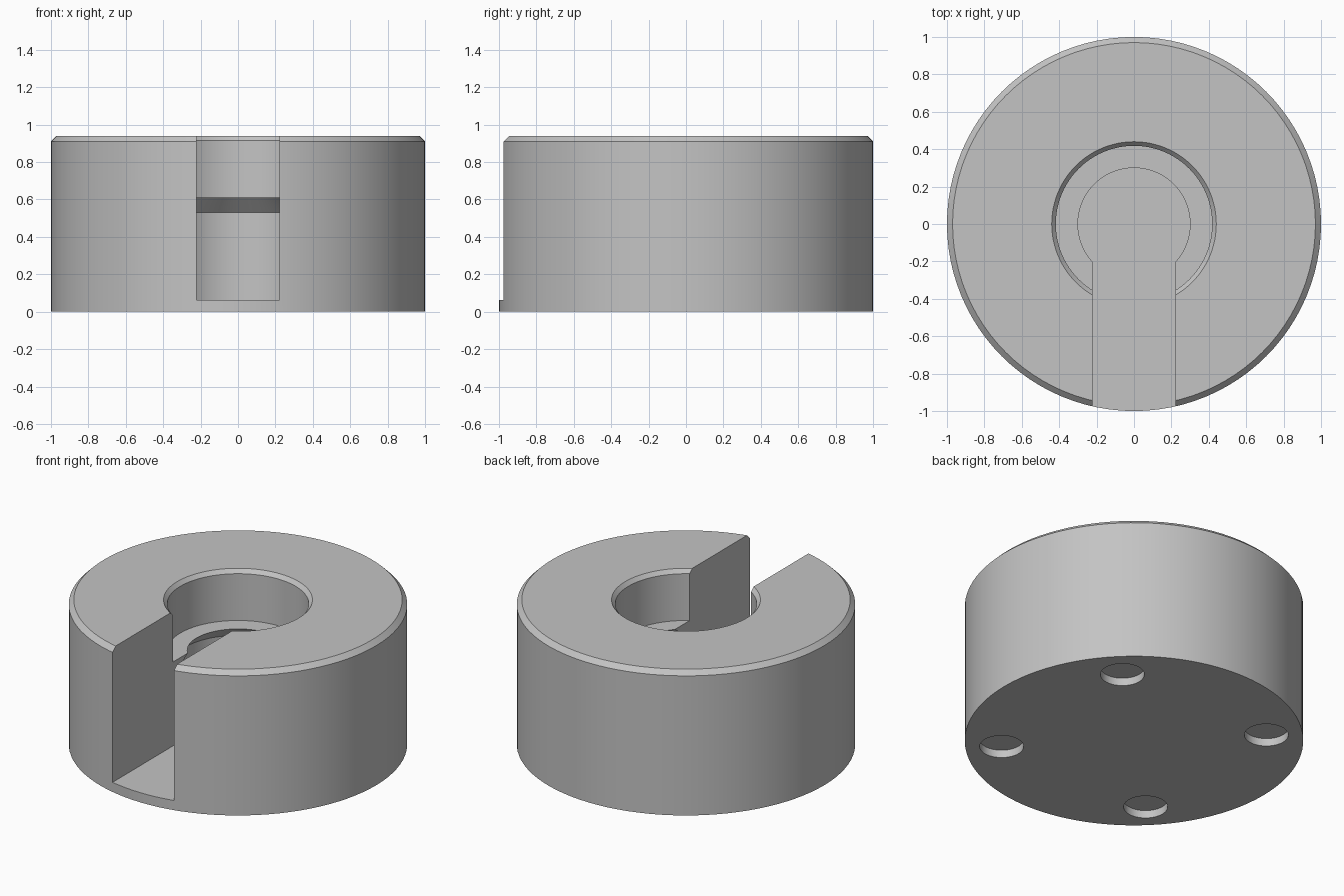
import bpy, bmesh, math
from mathutils import Matrix, Vector

old = bpy.data.objects.get("Cube")
if old:
    bpy.data.objects.remove(old, do_unlink=True)

GREY = (0.55, 0.55, 0.55, 1)
mat = bpy.data.materials.new("plain grey")
mat.use_nodes = True
mat.diffuse_color = GREY
mat.node_tree.nodes["Principled BSDF"].inputs["Base Color"].default_value = GREY


def make_object(name, bm):
    bmesh.ops.recalc_face_normals(bm, faces=bm.faces)
    mesh = bpy.data.meshes.new(name)
    bm.to_mesh(mesh)
    bm.free()
    mesh.materials.append(mat)
    obj = bpy.data.objects.new(name, mesh)
    bpy.context.collection.objects.link(obj)
    return obj


def lathe(name, profile, steps):
    bm = bmesh.new()
    verts = [bm.verts.new((r, 0, z)) for r, z in profile]
    edges = [bm.edges.new(pair) for pair in zip(verts, verts[1:])]
    bmesh.ops.spin(bm, geom=verts + edges, cent=(0, 0, 0), axis=(0, 0, 1),
                   angle=math.tau, steps=steps)
    bmesh.ops.remove_doubles(bm, verts=bm.verts, dist=1e-4)
    return make_object(name, bm)


# Round body: chamfered rim, stepped bore, sharp lip and undercut chamber
body = lathe("slotted_round_body", [
    (0, 0), (1, 0), (1, 0.91), (0.97, 0.94),
    (0.44, 0.94), (0.418, 0.915), (0.418, 0.61),
    (0.3, 0.61), (0.38, 0.53), (0.38, 0.063), (0, 0.063)], 96)

# Front slot cutter, reaching the chamber floor
bm = bmesh.new()
bmesh.ops.create_cube(bm, size=1, matrix=Matrix.Translation((0, -0.65, 0.663))
                      @ Matrix.Diagonal((0.443, 1.3, 1.2, 1)))
cutters = [make_object("slot_cutter", bm)]

# Four shallow foot recesses on the diagonals underneath
bm = bmesh.new()
for i in range(4):
    spot = Matrix.Rotation(math.radians(45 + 90 * i), 4, "Z") @ Vector((0.785, 0, 0))
    bmesh.ops.create_cone(bm, cap_ends=True, segments=48, radius1=0.13, radius2=0.13,
                          depth=0.1, matrix=Matrix.Translation(spot))
cutters.append(make_object("foot_recess_cutter", bm))

bpy.context.view_layer.objects.active = body
body.select_set(True)
for cutter in cutters:
    cut = body.modifiers.new(cutter.name, "BOOLEAN")
    cut.operation = "DIFFERENCE"
    cut.solver = "EXACT"
    cut.object = cutter
    bpy.ops.object.modifier_apply(modifier=cut.name)
    bpy.data.objects.remove(cutter, do_unlink=True)

bpy.ops.object.shade_smooth_by_angle(angle=math.radians(25))
